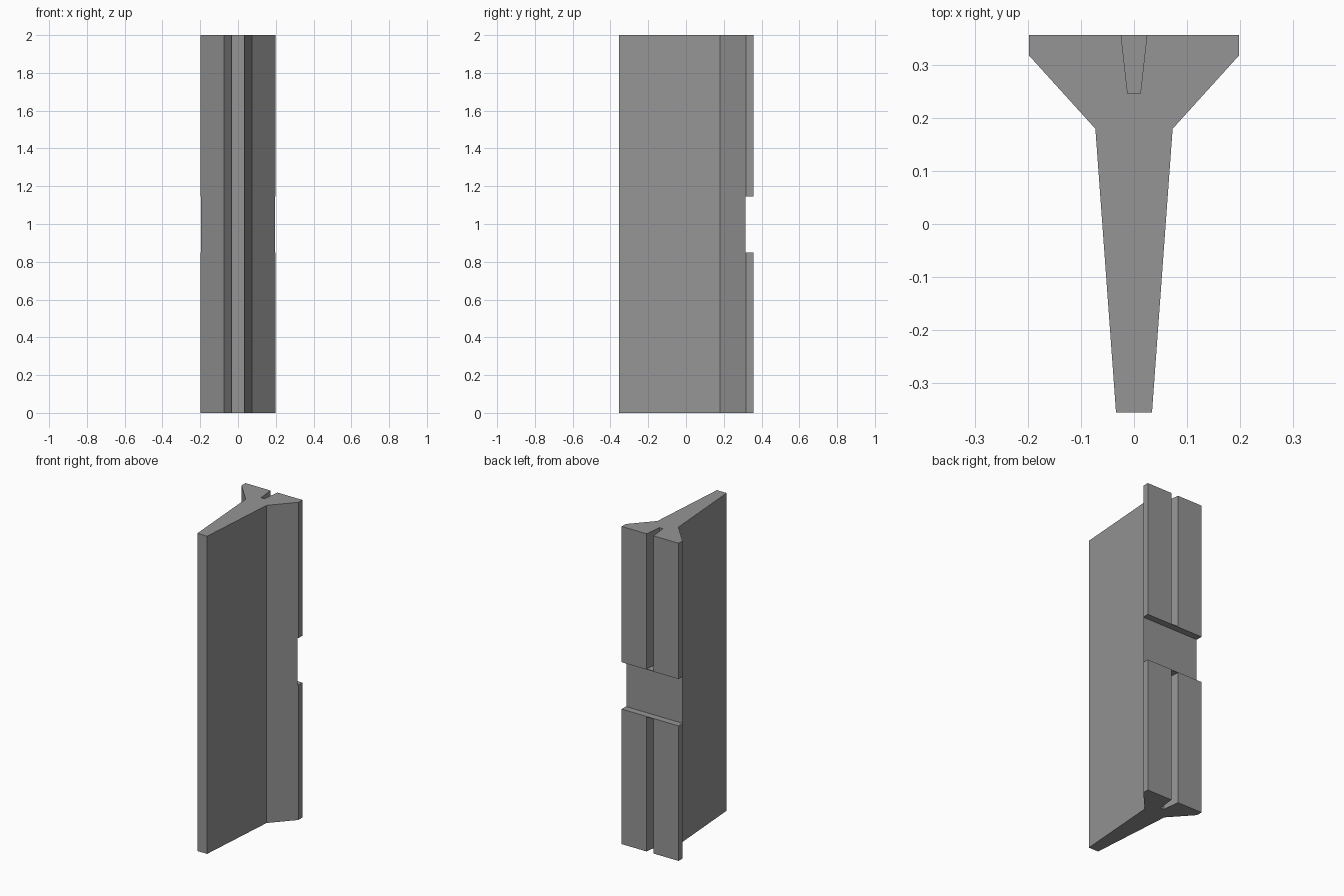
import bpy, bmesh

if "Cube" in bpy.data.objects:
    bpy.data.objects.remove(bpy.data.objects["Cube"])

HEIGHT = 2.0
NOTCH = (0.85, 1.145)   # height range of the cross notch
LID = 0.004             # thin lid closing the grooves at the notch

grey = bpy.data.materials.new("mid_grey")
grey.diffuse_color = (0.3, 0.3, 0.3, 1)
grey.use_nodes = True
grey.node_tree.nodes["Principled BSDF"].inputs["Base Color"].default_value = grey.diffuse_color


def prism(name, half, z0, z1):
    """Extrude a half profile (x > 0), mirrored in x, from z0 to z1."""
    outline = half + [(-x, y) for x, y in reversed(half)]
    bm = bmesh.new()
    face = bm.faces.new([bm.verts.new((x, y, z0)) for x, y in outline])
    top = bmesh.ops.extrude_face_region(bm, geom=[face])["geom"]
    verts = [v for v in top if isinstance(v, bmesh.types.BMVert)]
    bmesh.ops.translate(bm, verts=verts, vec=(0, 0, z1 - z0))
    bmesh.ops.recalc_face_normals(bm, faces=bm.faces[:])
    mesh = bpy.data.meshes.new(name)
    bm.to_mesh(mesh)
    bm.free()
    mesh.materials.append(grey)
    obj = bpy.data.objects.new(name, mesh)
    bpy.context.collection.objects.link(obj)
    return obj


# Tapered blade flaring into a wide back flange
body = prism("flanged_blade", [(0.034, -0.356), (0.073, 0.18), (0.198, 0.318),
                               (0.198, 0.357)], 0, HEIGHT)

# Cutters: notch across the flange, tapered groove above and below it
groove = [(0.012, 0.247), (0.0265, 0.377)]
cutters = [
    prism("notch_cutter", [(0.3, 0.315), (0.3, 0.5)], *NOTCH),
    prism("lower_groove_cutter", groove, -0.1, NOTCH[0] - LID),
    prism("upper_groove_cutter", groove, NOTCH[1] + LID, HEIGHT + 0.1),
]
bpy.context.view_layer.objects.active = body
body.select_set(True)
for cutter in cutters:
    mod = body.modifiers.new(cutter.name, "BOOLEAN")
    mod.operation = "DIFFERENCE"
    mod.solver = "EXACT"
    mod.object = cutter
    bpy.ops.object.modifier_apply(modifier=mod.name)
    bpy.data.objects.remove(cutter)

bpy.ops.object.shade_smooth_by_angle(angle=0.5)
